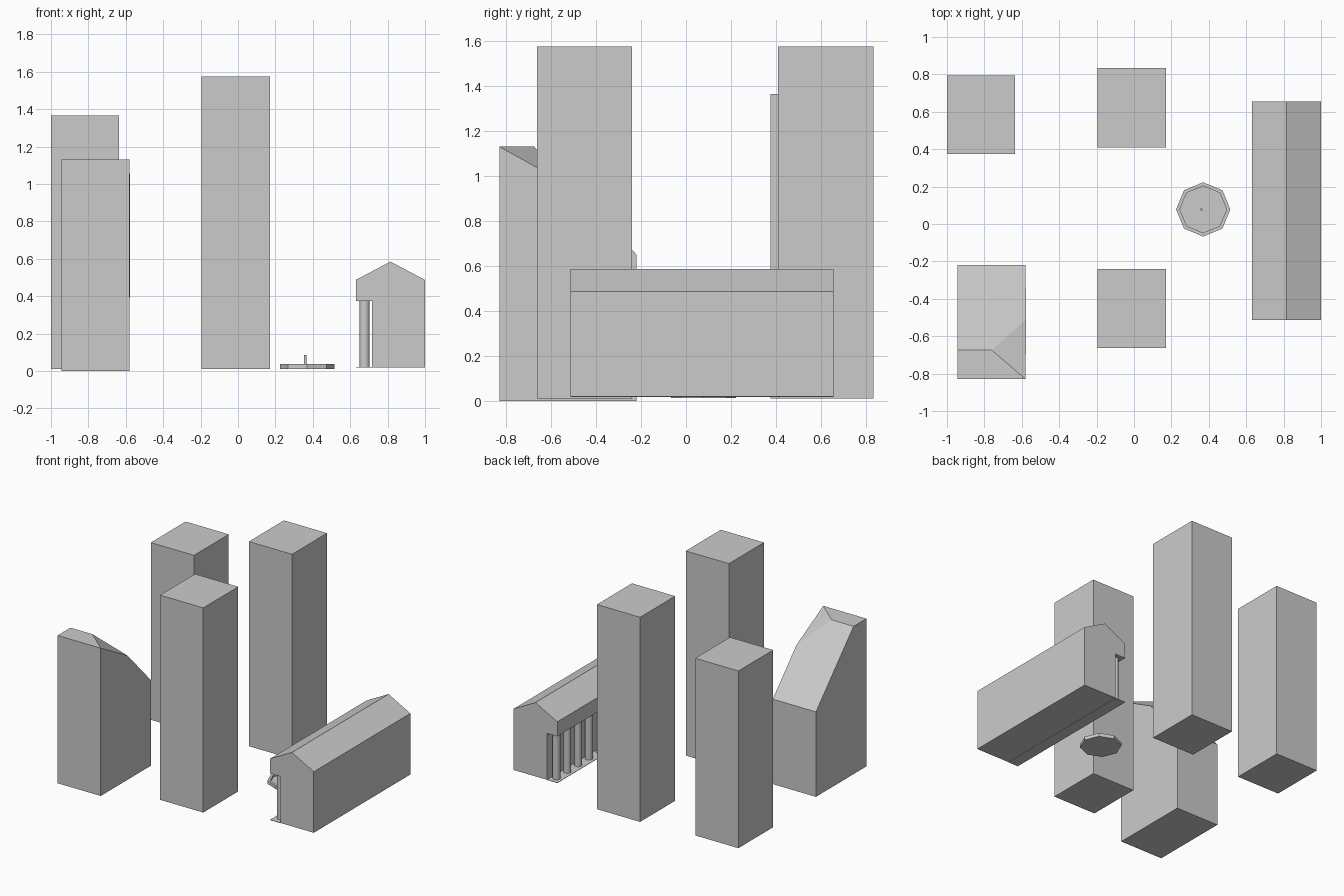
import bpy, bmesh
from math import pi, cos, sin

if "Cube" in bpy.data.objects:
    bpy.data.objects.remove(bpy.data.objects["Cube"])


def make_object(name, bm):
    bmesh.ops.recalc_face_normals(bm, faces=bm.faces[:])
    mesh = bpy.data.meshes.new(name)
    bm.to_mesh(mesh)
    bm.free()
    ob = bpy.data.objects.new(name, mesh)
    bpy.context.collection.objects.link(ob)
    return ob


def box(name, x0, x1, y0, y1, z0, z1):
    bm = bmesh.new()
    bmesh.ops.create_cube(bm, size=1)
    for v in bm.verts:
        v.co = (x1 if v.co.x > 0 else x0, y1 if v.co.y > 0 else y0, z1 if v.co.z > 0 else z0)
    return make_object(name, bm)


def cylinder(name, x, y, z0, z1, r, sides, smooth=True):
    bm = bmesh.new()
    bmesh.ops.create_cone(bm, cap_ends=True, segments=sides, radius1=r, radius2=r, depth=z1 - z0)
    bmesh.ops.translate(bm, verts=bm.verts, vec=(x, y, (z0 + z1) / 2))
    for f in bm.faces:
        f.smooth = smooth and len(f.verts) == 4
    return make_object(name, bm)


# plain towers
box("back_left_tower", -1.0, -0.635, 0.375, 0.795, 0.01, 1.365)
box("back_tower", -0.195, 0.17, 0.41, 0.833, 0.01, 1.575)
box("front_tower", -0.195, 0.17, -0.663, -0.24, 0.01, 1.575)

# tower with a sloping roof and one chamfered roof corner
bm = bmesh.new()
L, R, F, B = -0.945, -0.58, -0.83, -0.22
pts = [(L, F, 0), (R, F, 0), (R, B, 0), (L, B, 0),
       (L, F, 1.13), (R, F, 1.13), (R, B, 0.65), (L, B, 0.65),
       (L, -0.675, 1.13), (-0.76, -0.675, 1.13), (R + 0.003, -0.51, 0.952)]
v = [bm.verts.new(p) for p in pts]
for f in [(0, 1, 2, 3), (0, 1, 5, 4), (1, 2, 6, 10, 5), (2, 3, 7, 6), (3, 0, 4, 8, 7),
          (4, 5, 9, 8), (5, 10, 9), (8, 9, 10, 6, 7)]:
    bm.faces.new([v[i] for i in f])
make_object("sloped_tower", bm)

# long hall with gabled roof overhanging the porch
bm = bmesh.new()
profile = [(1.0, 0.02), (1.0, 0.487), (0.815, 0.585), (0.63, 0.487),
           (0.63, 0.375), (0.717, 0.375), (0.717, 0.02)]
face = bm.faces.new([bm.verts.new((x, -0.513, z)) for x, z in profile])
ext = bmesh.ops.extrude_face_region(bm, geom=[face])
bmesh.ops.translate(bm, vec=(0, 1.168, 0),
                    verts=[g for g in ext["geom"] if isinstance(g, bmesh.types.BMVert)])
make_object("hall", bm)
box("porch_floor", 0.63, 0.717, -0.513, 0.655, 0.018, 0.021)

# colonnade
for i in range(9):
    cylinder(f"column_{i + 1}", 0.677, -0.45 + i * 0.131, 0.02, 0.376, 0.027, 16)

# octagonal fountain basin with a recessed rim
bm = bmesh.new()
CX, CY = 0.37, 0.078
rings = [[bm.verts.new((CX + r * cos(i * pi / 4), CY + r * sin(i * pi / 4), z)) for i in range(8)]
         for r, z in [(0.145, 0.012), (0.145, 0.038), (0.125, 0.038), (0.125, 0.02)]]
for a, b in zip(rings, rings[1:]):
    for i in range(8):
        j = (i + 1) % 8
        bm.faces.new((a[i], a[j], b[j], b[i]))
bm.faces.new(rings[0])
bm.faces.new(rings[-1])
make_object("fountain_basin", bm)
cylinder("fountain_spout", 0.36, CY, 0.02, 0.086, 0.007, 10)
